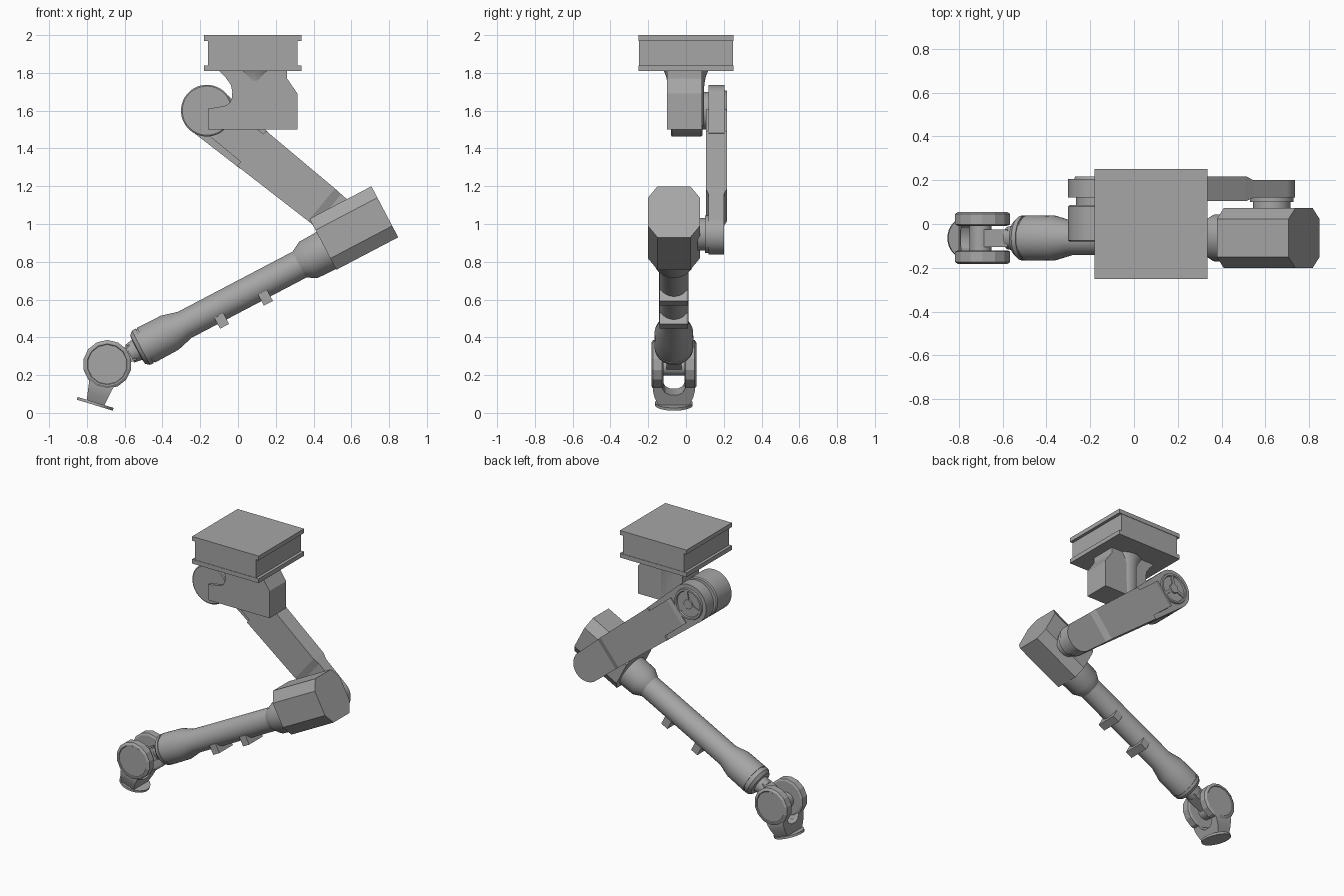
import bpy, bmesh, math
from mathutils import Matrix, Vector

if "Cube" in bpy.data.objects:
    bpy.data.objects.remove(bpy.data.objects["Cube"])

grey = bpy.data.materials.new("machine grey")
grey.diffuse_color = (0.38, 0.38, 0.38, 1)
grey.use_nodes = True
grey.node_tree.nodes["Principled BSDF"].inputs["Base Color"].default_value = grey.diffuse_color


def frame(x, y, z, angle=0.0):
    """Local X points along `angle` in the XZ plane, local Y stays world Y."""
    return Matrix.Translation((x, y, z)) @ Matrix.Rotation(-math.radians(angle), 4, 'Y')


def loft(name, sections, m=Matrix(), smooth=True):
    """Closed solid skinned through equal-length point rings."""
    bm = bmesh.new()
    rings = [[bm.verts.new(m @ Vector(p)) for p in s] for s in sections]
    n = len(rings[0])
    for a, b in zip(rings, rings[1:]):
        for i in range(n):
            j = (i + 1) % n
            bm.faces.new((a[i], a[j], b[j], b[i]))
    bm.faces.new(rings[0])
    bm.faces.new(rings[-1])
    bmesh.ops.recalc_face_normals(bm, faces=bm.faces)
    me = bpy.data.meshes.new(name)
    bm.to_mesh(me)
    bm.free()
    me.materials.append(grey)
    ob = bpy.data.objects.new(name, me)
    bpy.context.collection.objects.link(ob)
    if smooth:
        bpy.ops.object.select_all(action='DESELECT')
        ob.select_set(True)
        bpy.context.view_layer.objects.active = ob
        bpy.ops.object.shade_smooth_by_angle(angle=math.radians(28))
    return ob


def lathe(name, profile, m, seg=40, smooth=True):
    """Turned part: (position along local X, radius) pairs."""
    circ = [2 * math.pi * (i + 0.5) / seg for i in range(seg)]
    return loft(name, [[(x, r * math.cos(a), r * math.sin(a)) for a in circ]
                       for x, r in profile], m, smooth)


def pin(name, x, z, profile, seg=40, smooth=True):
    """Turned part whose axis runs along world Y."""
    m = Matrix.Translation((x, 0, z)) @ Matrix.Rotation(math.pi / 2, 4, 'Z')
    return lathe(name, profile, m, seg, smooth)


def bars(name, secs, m=Matrix()):
    """Rectangular bar: (x, y0, y1, z0, z1) sections along local X."""
    return loft(name, [[(x, a, c), (x, b, c), (x, b, d), (x, a, d)]
                       for x, a, b, c, d in secs], m, False)


def side_plate(name, pts, y0, y1, m=Matrix()):
    """XZ outline extruded along Y."""
    return loft(name, [[(x, y, z) for x, z in pts] for y in (y0, y1)], m)


# Ceiling mount
for label, z in (("mount_top_plate", 1.97), ("mount_bottom_plate", 1.81)):
    bars(label, [(x, -0.252, 0.252, z, z + 0.03) for x in (-0.18, 0.337)])
bars("mount_body", [(x, -0.249, 0.249, 1.835, 1.975) for x in (-0.16, 0.316)])

# Turret with shoulder drum
side_plate("turret", [(0.26, 1.815), (0.26, 1.77), (0.315, 1.69), (0.315, 1.5),
                      (-0.16, 1.5), (-0.16, 1.61), (-0.07, 1.625), (-0.045, 1.64),
                      (-0.033, 1.665), (-0.03, 1.70), (-0.037, 1.735),
                      (-0.065, 1.775), (-0.105, 1.815)], -0.10, 0.085)
lathe("turret_neck", [(1.52, 0.095), (1.74, 0.097), (1.78, 0.105), (1.815, 0.12)],
      Matrix.Translation((0.09, 0, 0)) @ Matrix.Rotation(-math.pi / 2, 4, 'Y'))
SX, SZ = -0.165, 1.6
pin("shoulder_drum", SX, SZ, [(-0.08, 0.13), (-0.075, 0.137), (0.08, 0.137), (0.087, 0.13)])
pin("shoulder_axle", SX, SZ, [(0.07, 0.1), (0.13, 0.1)])

# Upper arm, from shoulder to elbow
EX, EZ = 0.63, 0.945
L = math.hypot(EX - SX, EZ - SZ)
arm = frame(SX, 0, SZ, math.degrees(math.atan2(EZ - SZ, EX - SX)))
pin("arm_shoulder_end", SX, SZ, [(0.12, 0.136), (0.205, 0.136)])
bars("arm_shoulder_web", [(0, 0.12, 0.205, -0.135, 0.135), (0.33, 0.12, 0.205, -0.125, 0.118)], arm)
bars("arm_cover", [(0.10, 0.108, 0.212, -0.095, 0.095), (0.13, 0.105, 0.218, -0.095, 0.095),
                   (0.32, 0.105, 0.218, -0.095, 0.095)], arm)
bars("arm_beam", [(0.31, 0.105, 0.218, -0.124, 0.117), (0.785, 0.105, 0.218, -0.11, 0.113),
                  (0.83, 0.12, 0.2, -0.109, 0.111), (L, 0.12, 0.2, -0.106, 0.106)], arm)
pin("arm_elbow_end", EX, EZ, [(0.12, 0.106), (0.2, 0.106)])

# Spoked shoulder cap
pin("shoulder_cap_rim", SX, SZ, [(0.2, 0.11), (0.216, 0.105), (0.216, 0.092), (0.207, 0.088)])
pin("shoulder_cap_hub", SX, SZ, [(0.2, 0.035), (0.216, 0.032)])
for i in range(3):
    bars("shoulder_cap_spoke", [(x, 0.2, 0.214, -0.01, 0.01) for x in (0.02, 0.095)],
         frame(SX, 0, SZ, 80 + 120 * i))

# Elbow joint
pin("elbow_axle", EX, EZ, [(0.06, 0.086), (0.1, 0.086), (0.1, 0.1), (0.125, 0.1)])

# Forearm: local X runs from the wrist up toward the elbow
YC = -0.064
fore = frame(EX, YC, EZ, 27.7)
hy, z0, z1, cy, cz = 0.137, -0.115, 0.19, 0.05, 0.068
octo = [(-hy, z0 + cz), (-hy + cy, z0), (hy - cy, z0), (hy, z0 + cz),
        (hy, z1 - cz), (hy - cy, z1), (-hy + cy, z1), (-hy, z1 - cz)]
loft("elbow_housing", [[(x, y, z) for y, z in octo] for x in (-0.184, 0.186)], fore, False)
lathe("forearm_tube", [(-0.15, 0.112), (-0.29, 0.108), (-0.345, 0.078), (-1.03, 0.078),
                       (-1.12, 0.102), (-1.262, 0.104), (-1.262, 0.099), (-1.27, 0.099),
                       (-1.27, 0.104), (-1.292, 0.102), (-1.312, 0.085), (-1.315, 0.06),
                       (-1.36, 0.052)], fore)
bars("wrist_tongue", [(-1.34, -0.04, 0.04, -0.045, 0.045),
                      (-1.48, -0.04, 0.04, -0.035, 0.035)], fore)
for s in (-0.585, -0.847):
    bars("cable_clip", [(s + d, -0.075, 0.075, -0.105, -0.04) for d in (-0.027, 0.027)], fore)

# Wrist: two faceted drums on a cross shaft
WX, WZ = -0.692, 0.257
pin("wrist_shaft", WX - 0.01, WZ - 0.01, [(YC - 0.07, 0.05), (YC + 0.07, 0.05)])
for side in (-1, 1):
    pin("wrist_drum", WX, WZ, [(YC + side * d, r) for d, r in
        ((0.056, 0.115), (0.062, 0.129), (0.11, 0.129), (0.119, 0.115),
         (0.119, 0.108), (0.115, 0.105))], 14, False)

# Tool fork and flange: local X points from the wrist to the flange
tool = frame(WX, YC, WZ, 253)
fork = [(0.06, 0.112), (0.125, 0.112), (0.165, 0.103), (0.215, 0.08)]
slot = [(0.06, 0.06), (0.115, 0.06), (0.14, 0.045), (0.152, 0.02)]
outline = ([(x, y) for x, y in fork] + [(x, -y) for x, y in fork[::-1]]
           + [(x, -y) for x, y in slot] + [(x, y) for x, y in slot[::-1]])
loft("tool_fork", [[(x, y, k * (0.085 - 0.17 * x)) for x, y in outline] for k in (-1, 1)], tool)
lathe("tool_flange", [(0.211, 0.1), (0.226, 0.1)], tool, 24)
